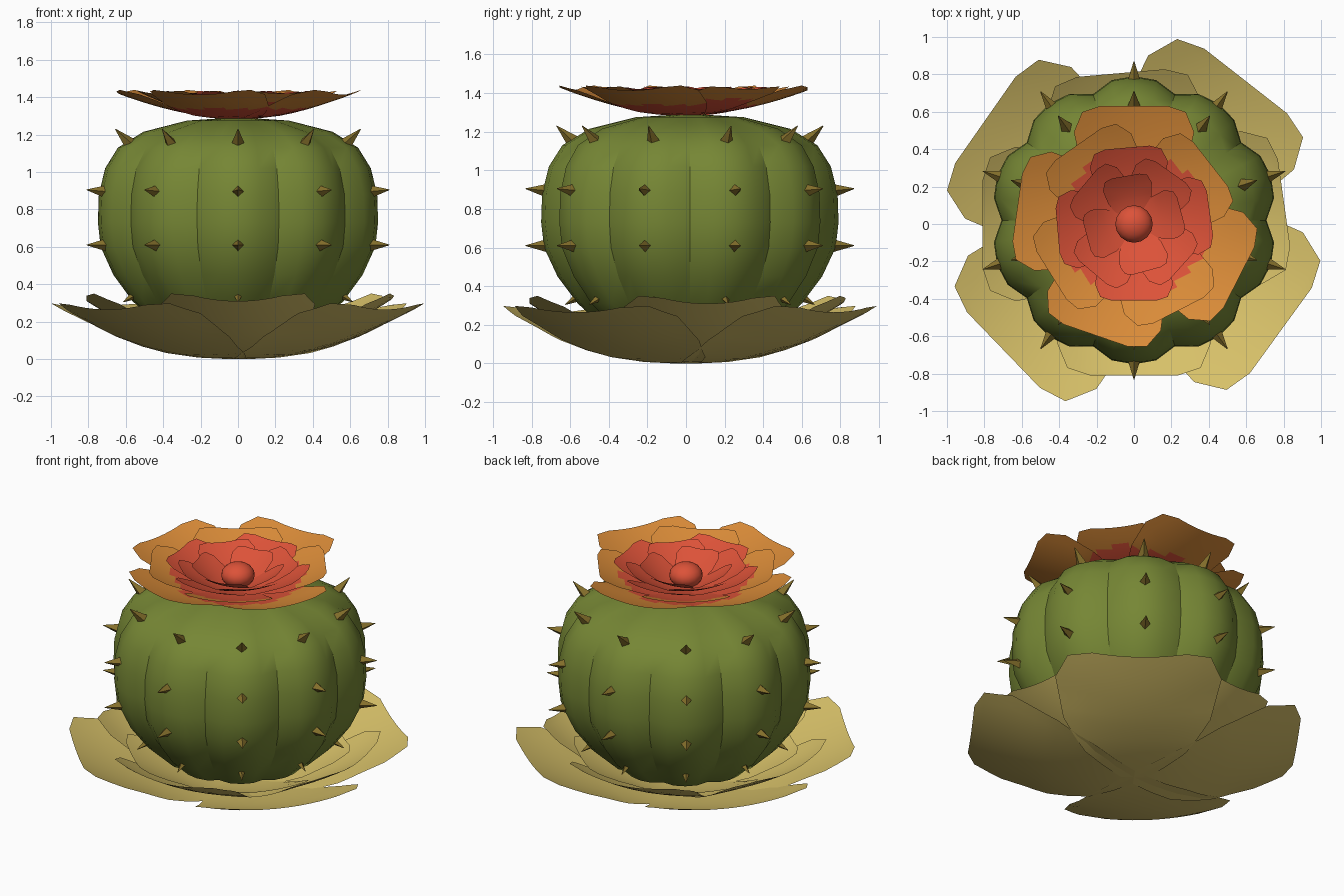
import bpy, bmesh, math
from mathutils import Vector, Matrix

if "Cube" in bpy.data.objects:
    bpy.data.objects.remove(bpy.data.objects["Cube"])


def material(name, rgb):
    m = bpy.data.materials.new(name)
    m.diffuse_color = (*rgb, 1)
    m.use_nodes = True
    m.node_tree.nodes["Principled BSDF"].inputs["Base Color"].default_value = m.diffuse_color
    return m


GREEN = material("cactus green", (0.18, 0.24, 0.035))
SPINE = material("spine brown", (0.24, 0.165, 0.025))
YELLOW = material("pale yellow", (0.68, 0.53, 0.14))
ORANGE = material("petal orange", (0.70, 0.26, 0.04))
RED = material("petal red", (0.72, 0.085, 0.04))


def finish(bm, name, mats, angle=None):
    me = bpy.data.meshes.new(name)
    bm.to_mesh(me)
    bm.free()
    ob = bpy.data.objects.new(name, me)
    bpy.context.collection.objects.link(ob)
    for m in mats:
        me.materials.append(m)
    if angle:
        bpy.ops.object.select_all(action='DESELECT')
        ob.select_set(True)
        bpy.context.view_layer.objects.active = ob
        bpy.ops.object.shade_smooth_by_angle(angle=math.radians(angle))
    return ob


def lerp_table(tab, t):
    for (a, b), (c, d) in zip(tab, tab[1:]):
        if t <= c:
            return b + (d - b) * (t - a) / (c - a)
    return tab[-1][1]


CY = 0.02  # the body sits slightly behind the flower axis
RIBS = 10

# ribbed body: lathe of a profile with a lobed radius
profile = [(0.25, 0.11), (0.45, 0.19), (0.58, 0.31), (0.685, 0.45), (0.755, 0.6),
           (0.77, 0.73), (0.765, 0.88), (0.73, 1.02), (0.66, 1.13), (0.52, 1.215), (0.28, 1.275)]
lobe = [1.0, 0.985, 0.92, 0.985]
bm = bmesh.new()
n = RIBS * 4
rings = []
for r, z in profile:
    ring = []
    for i in range(n):
        a = math.pi / 2 + 2 * math.pi * i / n
        k = r * lobe[i % 4]
        ring.append(bm.verts.new((k * math.cos(a), CY + k * math.sin(a), z)))
    rings.append(ring)
low, top = bm.verts.new((0, CY, 0.1)), bm.verts.new((0, CY, 1.293))
for i in range(n):
    j = (i + 1) % n
    for a, b in zip(rings, rings[1:]):
        bm.faces.new((a[i], a[j], b[j], b[i]))
    bm.faces.new((low, rings[0][j], rings[0][i]))
    bm.faces.new((top, rings[-1][i], rings[-1][j]))
finish(bm, "cactus_body", [GREEN], 30)

# spines: four rows on every rib (base radius, base z, tip radius, tip z, width)
bm = bmesh.new()
for r0, z0, r1, z1, w in [(0.55, 0.36, 0.645, 0.305, 0.034), (0.74, 0.61, 0.85, 0.61, 0.034),
                          (0.745, 0.895, 0.85, 0.905, 0.034), (0.58, 1.125, 0.69, 1.23, 0.046)]:
    for i in range(RIBS):
        a = math.pi / 2 + 2 * math.pi * i / RIBS
        d = Vector((math.cos(a), math.sin(a), 0))
        p0 = d * r0 + Vector((0, CY, z0))
        p1 = d * r1 + Vector((0, CY, z1))
        v = p1 - p0
        m = Matrix.Translation((p0 + p1) / 2) @ v.to_track_quat('Z', 'Y').to_matrix().to_4x4()
        bmesh.ops.create_cone(bm, cap_ends=True, segments=4, radius1=w, radius2=0.002,
                              depth=v.length, matrix=m)
finish(bm, "spines", [SPINE])

# half-width of a petal along its length, both relative to its length
OUTLINE = [(0, 0.08), (0.25, 0.31), (0.5, 0.45), (0.78, 0.51), (0.95, 0.44), (1.0, 0.29)]
STEPS = [0, 0.12, 0.25, 0.37, 0.5, 0.57, 0.64, 0.71, 0.78, 0.86, 0.95, 1.0]
ACROSS = 10


def petal_layer(name, length, angles, z0, height, cup, mats, red_radius=0, power=1.8):
    bm = bmesh.new()
    for deg in angles:
        rot = Matrix.Rotation(math.radians(deg), 3, 'Z')
        rows = []
        for t in STEPS:
            w = lerp_table(OUTLINE, t) * length
            row = []
            for k in range(ACROSS + 1):
                v = w * (2 * k / ACROSS - 1)
                z = z0 + height * t ** power + cup * v * v / length * min(1, t * 1.5)
                row.append(bm.verts.new(rot @ Vector((t * length, v, z))))
            rows.append(row)
        for a, b in zip(rows, rows[1:]):
            for k in range(ACROSS):
                f = bm.faces.new((a[k], b[k], b[k + 1], a[k + 1]))
                # red heart of the flower, by distance from the axis
                if red_radius and f.calc_center_median().xy.length < red_radius:
                    f.material_index = 1
    finish(bm, name, mats, 40)


# yellow saucer of petals under the body
petal_layer("base_petals_outer", 0.97, (52, 145, 224, 324), 0.0, 0.265, 0.30, [YELLOW])
petal_layer("base_petals_middle", 0.81, (8, 95, 180, 270), 0.02, 0.29, 0.42, [YELLOW])
petal_layer("base_petals_inner", 0.64, (50, 138, 228, 317), 0.04, 0.19, 0.3, [YELLOW])

# flower on top
petal_layer("flower_petals_outer", 0.63, (90, 172, 251, 333), 1.284, 0.13, 0.3, [ORANGE, RED], 0.39)
petal_layer("flower_petals_second", 0.52, (38, 125, 212, 297), 1.29, 0.13, 0.25, [ORANGE, RED], 0.39)
petal_layer("flower_petals_third", 0.41, (8, 95, 185, 270), 1.295, 0.125, 0.3, [RED])
petal_layer("flower_petals_fourth", 0.34, (55, 140, 230, 318), 1.30, 0.12, 0.3, [RED])
petal_layer("flower_petals_fifth", 0.26, (15, 100, 195, 285), 1.305, 0.11, 0.3, [RED])

# round flower centre
bm = bmesh.new()
bmesh.ops.create_uvsphere(bm, u_segments=16, v_segments=10, radius=0.1,
                          matrix=Matrix.Translation((0, 0, 1.36)) @ Matrix.Diagonal((1, 1, 0.75, 1)))
finish(bm, "flower_centre", [RED], 60)
